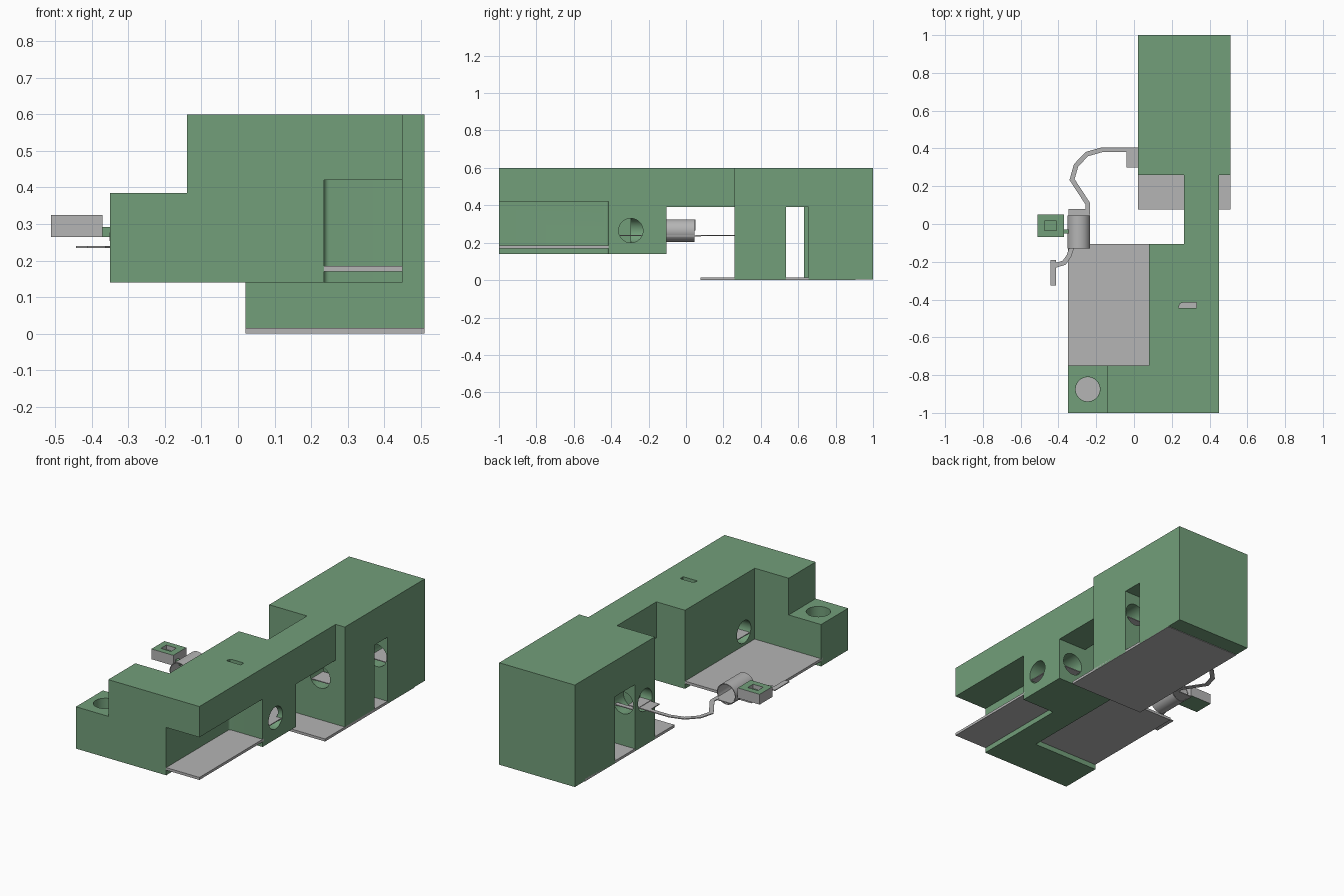
import bpy, bmesh, math
from mathutils import Vector, Matrix

if "Cube" in bpy.data.objects:
    bpy.data.objects.remove(bpy.data.objects["Cube"])


def material(name, rgb):
    m = bpy.data.materials.new(name)
    m.diffuse_color = (*rgb, 1)
    m.use_nodes = True
    m.node_tree.nodes["Principled BSDF"].inputs["Base Color"].default_value = m.diffuse_color
    return m


GREEN = material("sage_green", (0.17, 0.345, 0.195))
GRAY = material("light_gray", (0.46, 0.46, 0.46))


def finish(name, bm, mat):
    bmesh.ops.recalc_face_normals(bm, faces=bm.faces)
    me = bpy.data.meshes.new(name)
    bm.to_mesh(me)
    bm.free()
    me.materials.append(mat)
    ob = bpy.data.objects.new(name, me)
    bpy.context.collection.objects.link(ob)
    return ob


def prism(name, pts, z0, z1, mat):
    bm = bmesh.new()
    f = bm.faces.new([bm.verts.new((x, y, z0)) for x, y in pts])
    r = bmesh.ops.extrude_face_region(bm, geom=[f])
    bmesh.ops.translate(bm, vec=(0, 0, z1 - z0),
                        verts=[v for v in r["geom"] if isinstance(v, bmesh.types.BMVert)])
    return finish(name, bm, mat)


def box(name, x0, x1, y0, y1, z0, z1, mat):
    return prism(name, [(x0, y0), (x1, y0), (x1, y1), (x0, y1)], z0, z1, mat)


def rod(name, a, b, r, mat):
    a, b = Vector(a), Vector(b)
    bm = bmesh.new()
    rot = (b - a).to_track_quat('Z', 'Y').to_matrix().to_4x4()
    bmesh.ops.create_cone(bm, cap_ends=True, segments=40, radius1=r, radius2=r,
                          depth=(b - a).length,
                          matrix=Matrix.Translation((a + b) / 2) @ rot)
    return finish(name, bm, mat)


def smooth(ob):
    bpy.ops.object.select_all(action='DESELECT')
    ob.select_set(True)
    bpy.context.view_layer.objects.active = ob
    bpy.ops.object.shade_smooth_by_angle(angle=math.radians(30))


def cut(ob, cutters):
    bpy.context.view_layer.objects.active = ob
    for c in cutters:
        m = ob.modifiers.new("cut", 'BOOLEAN')
        m.operation, m.solver, m.object = 'DIFFERENCE', 'EXACT', c
        bpy.ops.object.modifier_apply(modifier=m.name)
        bpy.data.objects.remove(c)


def ribbon(name, pts, w, z0=0.235, z1=0.24):
    # flat strip of constant width along a path
    p = [Vector(q) for q in pts]
    left, right = [], []
    for i, q in enumerate(p):
        d0 = (q - p[i - 1]).normalized() if i else (p[1] - q).normalized()
        d1 = (p[i + 1] - q).normalized() if i < len(p) - 1 else d0
        t = (d0 + d1).normalized()
        n = Vector((-t.y, t.x)) * (w / 2 / max(0.5, t.dot(d0)))
        left.append(q + n)
        right.append(q - n)
    return prism(name, left + right[::-1], z0, z1, GRAY)


R, ZC = 0.065, 0.265   # tunnel radius and height


def bore(a, b):
    return rod("tunnel_cutter", (*a, ZC), (*b, ZC), R, GREEN)


# front building: L plan with bridge, open recess at the front right
body = prism("front_building", [(-0.14, -1), (0.45, -1), (0.45, 0.26), (0.265, 0.26),
             (0.265, -0.105), (0.08, -0.105), (0.08, -0.75), (-0.14, -0.75)], 0.14, 0.6, GREEN)
fillet = [(0.25 + 0.015 * math.cos(a), -0.43 + 0.015 * math.sin(a))
          for a in [math.pi / 2 + k * math.pi / 12 for k in range(7)]]
cut(body, [
    prism("recess_cutter", [(0.235, -1.1), (0.55, -1.1), (0.55, -0.415)] + fillet, 0.1, 0.42, GREEN),
    box("underpass_cutter", 0.2, 0.55, -0.105, 0.4, 0.1, 0.39, GREEN),
    prism("slot_cutter", [(0.235, -0.445), (0.33, -0.445), (0.33, -0.4165),
                          (0.258, -0.4165), (0.243, -0.422)], 0.4, 0.7, GREEN),
    bore((0.5, -0.295), (0.355, -0.295)),
    bore((0.355, -0.05), (0.355, -0.295)),
    bore((0.02, -0.65), (0.21, -0.65)),
])

# low corner block with a vertical shaft
corner = box("corner_block", -0.35, -0.14, -1, -0.75, 0.14, 0.385, GREEN)
cut(corner, [rod("shaft_cutter", (-0.245, -0.875, 0.18), (-0.245, -0.875, 0.5), R, GREEN)])
rod("shaft_floor", (-0.245, -0.875, 0.175), (-0.245, -0.875, 0.185), R - 0.001, GRAY)

# floor slabs of the front building
box("bay_floor", -0.35, 0.1, -0.77, -0.105, 0.17, 0.185, GRAY)
box("recess_floor", 0.22, 0.45, -1, -0.40, 0.17, 0.185, GRAY)

# rear tower with staggered passage
tower = box("rear_tower", 0.02, 0.51, 0.26, 1, 0.003, 0.6, GREEN)
cut(tower, [
    prism("passage_cutter", [(-0.1, 0.445), (0.27, 0.445), (0.27, 0.535), (0.6, 0.535),
                             (0.6, 0.655), (0.27, 0.655), (0.27, 0.63), (-0.1, 0.63)],
          -0.1, 0.39, GREEN),
    bore((-0.05, 0.35), (0.095, 0.35)),
    bore((0.095, 0.35), (0.095, 0.5)),
    bore((0.35, 0.2), (0.35, 0.38)),
    bore((0.44, 0.42), (0.44, 0.56)),
    bore((0.44, 0.63), (0.44, 0.82)),
])
box("tower_floor", 0.02, 0.51, 0.077, 0.905, 0, 0.015, GRAY)

# walkways inside the tunnels
for i, (a, b) in enumerate([
        ((0.447, -0.295), (0.36, -0.295)), ((0.355, -0.108), (0.355, -0.24)),
        ((0.083, -0.65), (0.2, -0.65)), ((0.023, 0.35), (0.09, 0.35)),
        ((0.095, 0.442), (0.095, 0.415)), ((0.35, 0.263), (0.35, 0.37)),
        ((0.44, 0.532), (0.44, 0.43)), ((0.44, 0.658), (0.44, 0.8))]):
    ribbon(f"tunnel_walkway_{i}", [a, b], 0.116)

# curved walkways outside
ribbon("rear_walkway", [(0.02, 0.393), (-0.17, 0.393), (-0.25, 0.37), (-0.307, 0.31),
                        (-0.328, 0.235), (-0.245, 0.108), (-0.245, 0.05)], 0.025)
box("rear_landing", -0.04, 0.02, 0.3, 0.392, 0.2345, 0.2395, GRAY)
ribbon("front_walkway", [(-0.328, -0.12), (-0.345, -0.17), (-0.37, -0.205),
                         (-0.425, -0.222)][::-1], 0.025)
box("front_landing", -0.443, -0.412, -0.325, -0.19, 0.2345, 0.2395, GRAY)
box("tube_walkway", -0.348, -0.235, -0.125, 0.08, 0.2345, 0.2395, GRAY)

# open tube
tube = rod("tube", (-0.292, -0.13, ZC), (-0.292, 0.045, ZC), 0.06, GRAY)
cut(tube, [rod("tube_cutter", (-0.292, -0.3, ZC), (-0.292, 0.2, ZC), 0.056, GRAY)])
for ob in (body, corner, tower, tube):
    smooth(ob)

# side pod: green top and bottom, gray sides, square pocket
pod = box("side_pod", -0.512, -0.37, -0.07, 0.05, 0.265, 0.325, GREEN)
cut(pod, [box("pocket_cutter", -0.475, -0.41, -0.035, 0.015, 0.3, 0.4, GREEN)])
pod.data.materials.clear()
for m in (GREEN, GRAY):
    pod.data.materials.append(m)
for f in pod.data.polygons:
    f.material_index = 0 if abs(f.normal.z) > 0.5 else 1
box("pod_connector", -0.372, -0.34, -0.05, -0.03, 0.265, 0.292, GREEN)
